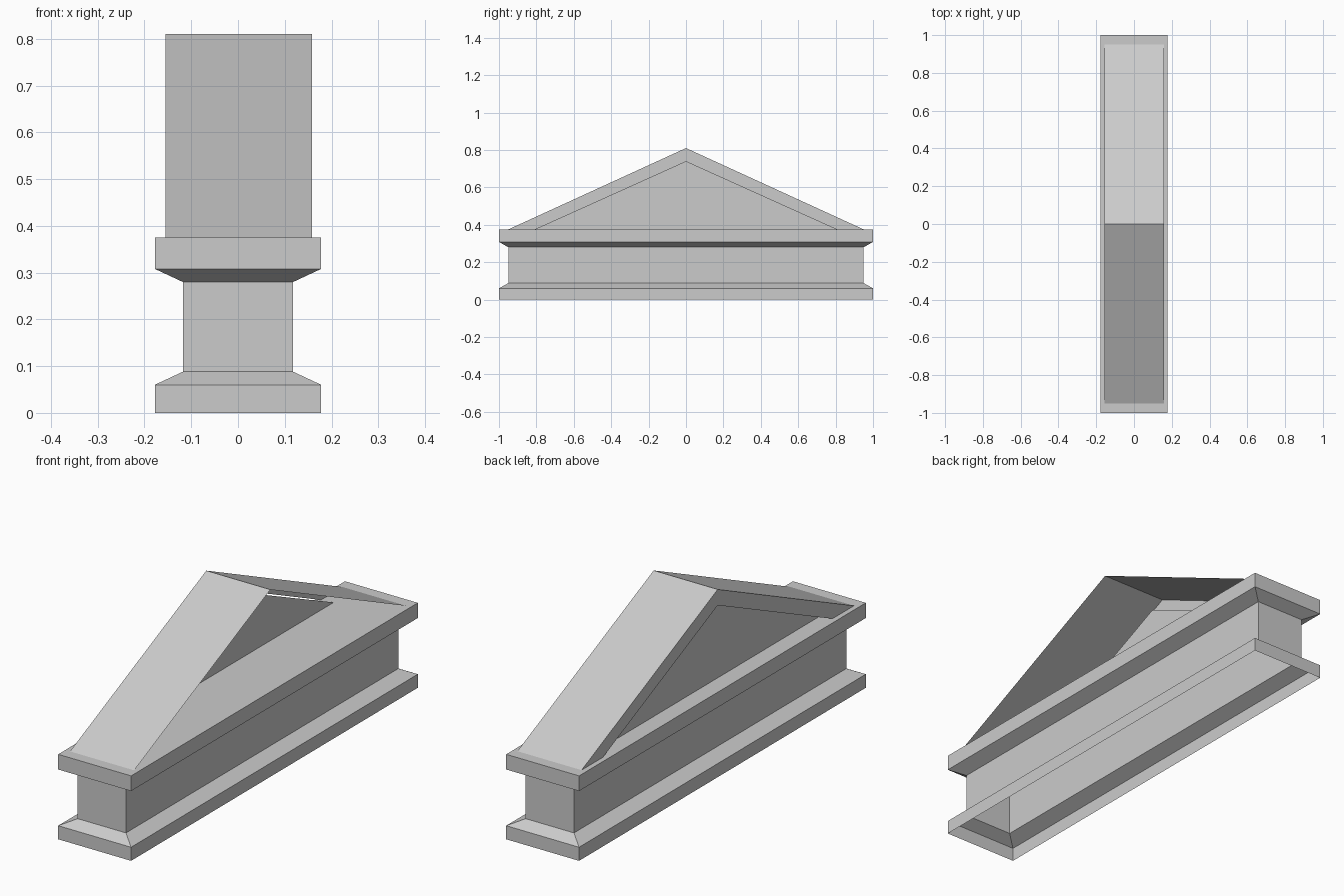
import bpy

# Remove the default cube only
cube = bpy.data.objects.get("Cube")
if cube:
    bpy.data.objects.remove(cube, do_unlink=True)

# Single stone colour
stone = bpy.data.materials.new("grey_stone")
stone.use_nodes = True
colour = (0.6, 0.6, 0.6, 1)
stone.diffuse_color = colour
stone.node_tree.nodes["Principled BSDF"].inputs["Base Color"].default_value = colour


def make(name, verts, faces):
    mesh = bpy.data.meshes.new(name)
    mesh.from_pydata(verts, [], faces)
    mesh.materials.append(stone)
    obj = bpy.data.objects.new(name, mesh)
    bpy.context.collection.objects.link(obj)
    return obj


def ring(hx, hy, z):
    return [(-hx, -hy, z), (hx, -hy, z), (hx, hy, z), (-hx, hy, z)]


def gable(x, half, apex):
    return [(x, -half, EAVE), (x, 0, apex), (x, half, EAVE)]


EAVE, RIDGE = 0.375, 0.81
BACK, FRONT = -0.155, 0.158

# Entablature: stacked rectangles, open underneath, closed on top
profile = [(0.178, 1, 0), (0.178, 1, 0.06), (0.118, 0.95, 0.088),
           (0.118, 0.95, 0.28), (0.178, 1, 0.308), (0.178, 1, EAVE)]
verts = [v for level in profile for v in ring(*level)]
faces = []
for i in range(len(profile) - 1):
    for j in range(4):
        a, b = 4 * i + j, 4 * i + (j + 1) % 4
        faces.append((a, b, b + 4, a + 4))
top = 4 * (len(profile) - 1)
faces.append(tuple(range(top, top + 4)))
make("entablature", verts, faces)

# Two roof slopes, open on the +x side
make("roof_slopes", gable(BACK, 0.95, RIDGE) + gable(FRONT, 0.95, RIDGE),
     [(0, 3, 4, 1), (1, 4, 5, 2)])

# Raking cornice face on the -x side
make("raking_cornice", gable(BACK, 0.95, RIDGE) + gable(BACK, 0.80, 0.74),
     [(0, 1, 4, 3), (1, 2, 5, 4)])

# Recessed triangular panel behind the cornice
make("tympanum", gable(-0.10, 0.81, 0.74), [(0, 1, 2)])
